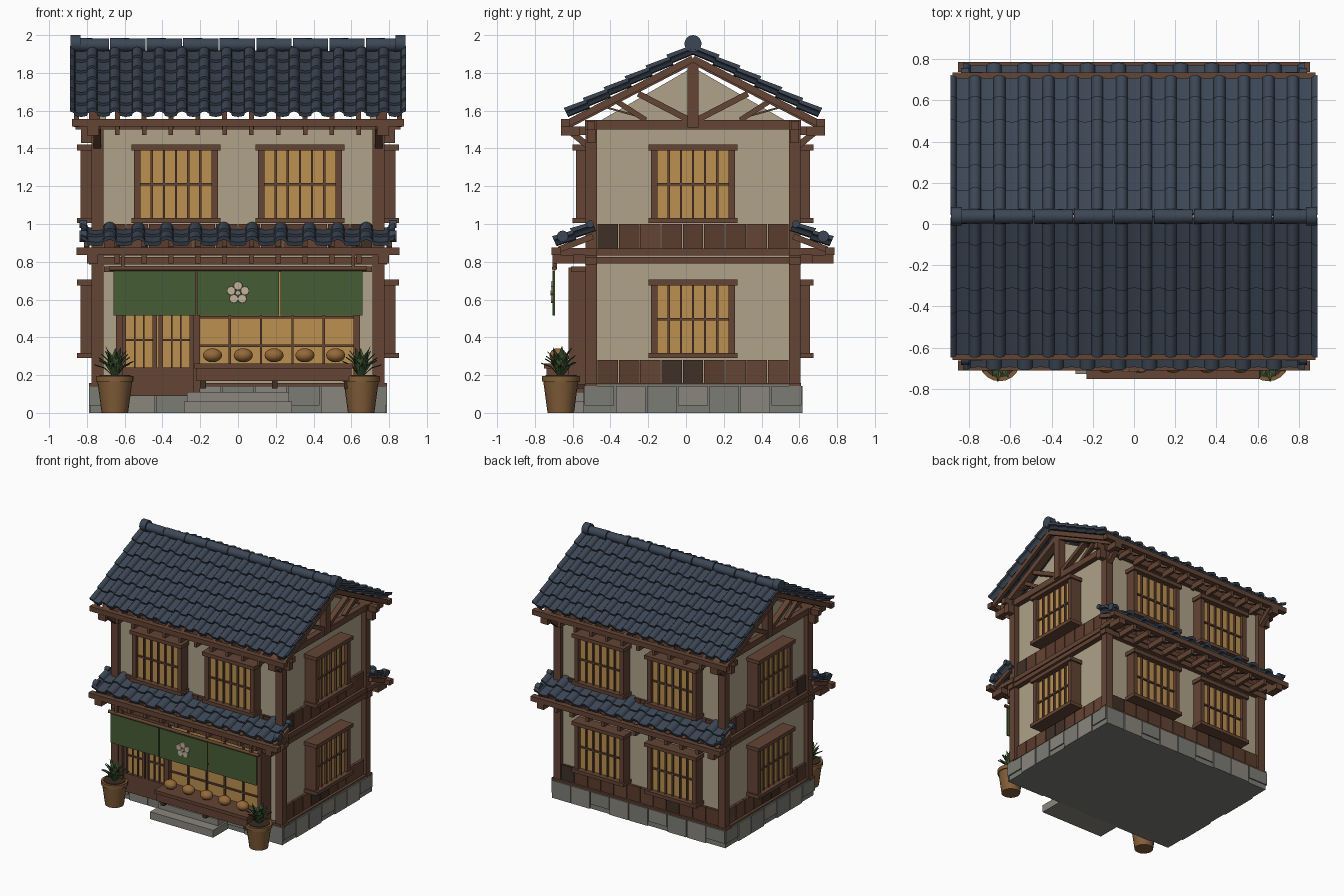
import bpy, bmesh, math, random
from mathutils import Vector, Matrix

if "Cube" in bpy.data.objects:
    bpy.data.objects.remove(bpy.data.objects["Cube"])

random.seed(4)
C = 0.037  # y of the house centre line; all parts are built around it
COL = dict(wood=(.125, .058, .034), plank=(.105, .045, .026), dark=(.05, .03, .02), plaster=(.43, .36, .25),
           tile=(.045, .062, .09), glow=(.5, .28, .08), stone=(.2, .2, .18), stone_b=(.25, .24, .2),
           cloth=(.06, .11, .035), cream=(.55, .45, .33), clay=(.22, .11, .04), leaf=(.05, .1, .035),
           soil=(.04, .025, .015), bread=(.3, .14, .04))
MAT = {}
for k, c in COL.items():
    MAT[k] = bpy.data.materials.new(k)
    MAT[k].diffuse_color = (*c, 1)


def finish(name, bm, mat, mirror='', smooth=False):
    me = bpy.data.meshes.new(name)
    bmesh.ops.recalc_face_normals(bm, faces=bm.faces)
    bm.to_mesh(me)
    bm.free()
    me.materials.append(MAT[mat])
    o = bpy.data.objects.new(name, me)
    o.location.y = C
    bpy.context.collection.objects.link(o)
    if smooth:
        bpy.ops.object.select_all(action='DESELECT')
        o.select_set(True)
        bpy.context.view_layer.objects.active = o
        bpy.ops.object.shade_smooth_by_angle(angle=math.radians(40))
    if mirror:
        m = o.modifiers.new('mirror', 'MIRROR')
        m.use_axis = ('X' in mirror, 'Y' in mirror, False)
        m.use_mirror_merge = False
    return o


def box(bm, x0, x1, y0, y1, z0, z1):
    bmesh.ops.create_cube(bm, size=1, matrix=Matrix.LocRotScale(
        Vector(((x0 + x1) / 2, (y0 + y1) / 2, (z0 + z1) / 2)), None, Vector((x1 - x0, y1 - y0, z1 - z0))))


def boxes(name, mat, items, mirror=''):
    bm = bmesh.new()
    for b in items:
        box(bm, *b)
    return finish(name, bm, mat, mirror)


def beams(name, mat, items, mirror=''):
    # items: start point, end point, width, height
    bm = bmesh.new()
    for p, q, w, h in items:
        p, q = Vector(p), Vector(q)
        bmesh.ops.create_cube(bm, size=1, matrix=Matrix.LocRotScale(
            (p + q) / 2, (q - p).to_track_quat('Y', 'Z'), Vector((w, (q - p).length, h))))
    return finish(name, bm, mat, mirror)


def cyl(bm, p, q, r1, r2, seg=16):
    p, q = Vector(p), Vector(q)
    bmesh.ops.create_cone(bm, cap_ends=True, segments=seg, radius1=r1, radius2=r2, depth=(q - p).length,
                          matrix=Matrix.LocRotScale((p + q) / 2, (q - p).to_track_quat('Z', 'Y'), None))


def tiled_slope(name, half, cols, rows, top, eave, rib):
    # overlapping courses of ribbed tiles, wavy section along x
    bm = bmesh.new()
    a, b = Vector((0, *top)), Vector((0, *eave))
    d = (b - a) / rows
    n = Vector((0, -d.z, d.y)).normalized()
    section = []
    w = 2 * half / cols
    for c in range(cols + 1):
        for u in (-.24, -.2, -.1, 0, .1, .2, .24, .5):
            x = -half + (c + u) * w
            if abs(x) <= half + .001:
                h = rib * math.sqrt(max(0, 1 - (u / .24) ** 2)) if u < .4 else -.006
                section.append((x, h))
    for r in range(rows):
        s, e = a + d * r, a + d * (r + 1.08 if r < rows - 1 else r + 1)
        prev = first = None
        for x, h in section:
            X = Vector((x, 0, 0))
            ring = [bm.verts.new(X + p + n * k) for p, k in
                    ((s, h + .006), (e, h + .022), (e, h), (s, h - .012))]
            if prev:
                for i in range(4):
                    bm.faces.new((prev[i], prev[i - 3], ring[i - 3], ring[i]))
            else:
                first = ring
            prev = ring
        bm.faces.new(first)
        bm.faces.new(prev)
    return finish(name, bm, 'tile', 'Y', True)


# stone foundation: core plus perimeter blocks
boxes('foundation', 'stone', [(-.78, .78, -.57, .57, 0, .15)])
for mat, off in (('stone', 0), ('stone_b', 1)):
    L = []
    for i in range(off, 7, 2):
        y = -.578 + i * 1.156 / 7
        L.append((.775, .79, y + .004, y + 1.156 / 7 - .004, 0 if i % 3 else .04, .142))
    boxes('foundation_side_blocks_' + mat, mat, L, 'X')
    L = []
    for i in range(off, 9, 2):
        x = -.785 + i * 1.57 / 9
        L.append((x + .004, x + 1.57 / 9 - .004, .565, .58, 0 if i % 3 else .04, .142))
    boxes('foundation_long_blocks_' + mat, mat, L, 'Y')
boxes('entry_steps', 'stone_b', [(-.285, .285, -.765, -.57, 0, .06), (-.27, .27, -.68, -.57, .06, .11)])

# plaster body and gable triangles
boxes('plaster_walls', 'plaster', [(-.735, .735, -.535, .535, .14, 1.53)])
bm = bmesh.new()
tri = [[bm.verts.new((x, y, z)) for y, z in ((-.52, 1.53), (.52, 1.53), (0, 1.83))] for x in (.70, .735)]
for t in tri:
    bm.faces.new(t)
for i in range(3):
    bm.faces.new((tri[0][i], tri[0][i - 1], tri[1][i - 1], tri[1][i]))
finish('gable_plaster', bm, 'plaster', 'X')

# timber frame
boxes('corner_posts', 'wood', [(.712, .775, .508, .568, .14, 1.53)], 'XY')
boxes('side_beams', 'wood', [(.72, .778, -.568, .568, z0, z1) for z0, z1 in
                             ((.14, .158), (.79, .825), (.833, .87), (1.5, 1.55))], 'X')
boxes('long_beams', 'wood', [(-.79, .79, .51, .572, z0, z1) for z0, z1 in
                             ((.14, .158), (.785, .825), (.833, .87), (1.5, 1.55))], 'Y')

# plank wainscot in mixed browns
for side, mirror in ((True, 'X'), (False, 'Y'), (None, '')):
    groups = {'wood': [], 'plank': [], 'dark': []}
    lim, n = (.508, 9) if side else (.712, 12)
    for z0, z1 in {True: ((.155, .28), (.87, 1.0)), False: ((.87, 1.0),), None: ((.155, .28),)}[side]:
        for i in range(n):
            u0, u1 = (-lim + 2 * lim * k / n for k in (i + .02, i + .98))
            g = groups[random.choice(('wood', 'plank', 'plank', 'dark'))]
            g.append((.72, .756, u0, u1, z0, z1) if side else (u0, u1, .52, .556, z0, z1))
    for mat, L in groups.items():
        if L:
            boxes('wainscot_' + {True: 'side', False: 'upper', None: 'back'}[side] + '_' + mat, mat, L, mirror)


# lattice windows: u along wall, f outermost depth
def window(name, side, u, z, f, mirror):
    fit = lambda u0, u1, v1, z0, z1: ((f - .115, f - v1, u + u0, u + u1, z + z0, z + z1) if side
                                     else (u + u0, u + u1, f - .115, f - v1, z + z0, z + z1))
    L = [fit(-.235, .235, 0, .385, .415), fit(-.235, .235, 0, 0, .028)]
    L += [fit(s - .018, s + .018, .018, .02, .39) for s in (-.205, .205)]
    L += [fit(s - .006, s + .006, .03, .02, .39) for s in (-.128, -.064, 0, .064, .128)]
    L += [fit(-.2, .2, .032, .2, .212)]
    boxes(name + '_frame', 'wood', L, mirror)
    boxes(name + '_pane', 'glow', [fit(-.2, .2, .045, .02, .39)], mirror)


window('upper_long_window', False, .328, 1.005, .637, 'XY')
window('lower_back_window', False, .328, .29, .637, 'X')
window('upper_side_window', True, 0, 1.005, .852, 'X')
window('lower_side_window', True, 0, .29, .852, 'X')

# main roof: tiles, ridge, rafters, eaves
tiled_slope('main_roof_tiles', .89, 15, 6, (0, 1.915), (.663, 1.572), .026)
bm = bmesh.new()
for i in range(9):
    x = -.87 + i * 1.74 / 9
    cyl(bm, (x, 0, 1.948), (x + 1.74 / 9 - .006, 0, 1.948), .037, .034)
for s in (-1, 1):
    cyl(bm, (s * .835, 0, 1.955), (s * .888, 0, 1.955), .045, .045, 20)
finish('roof_ridge', bm, 'tile', '', True)
slope = lambda y, drop: 1.905 - .515 * y - drop
XS = [.071 + .142 * i for i in range(5)]
beams('main_rafters', 'wood', [((x, .3, slope(.3, .035)), (x, .68, slope(.68, .035)), .026, .035) for x in XS], 'XY')
beams('gable_rafters', 'wood', [((.76, 0, slope(0, .035)), (.76, .68, slope(.68, .035)), .06, .045),
                                ((.855, 0, slope(0, .03)), (.855, .67, slope(.67, .03)), .025, .036)], 'XY')
boxes('king_posts', 'wood', [(.725, .79, -.03, .03, 1.51, 1.86)], 'X')
beams('gable_struts', 'wood', [((.755, .02, 1.55), (.755, .29, 1.69), .045, .032),
                               ((.755, .29, 1.57), (.755, .47, 1.62), .01, .01),
                               ((.755, .25, 1.55), (.755, .42, 1.66), .03, .028)], 'XY')
boxes('main_eave_boards', 'wood', [(-.88, .88, .655, .698, 1.515, 1.555)], 'Y')
boxes('rafter_ends', 'wood', [(x - .012, x + .012, .56, .69, 1.47, 1.516) for x in XS]
      + [(.735, .80, .60, .70, 1.468, 1.515)], 'XY')
beams('eave_braces', 'wood', [((.745, .54, 1.4), (.745, .68, 1.515), .04, .034)], 'XY')
boxes('plate_ends', 'wood', [(.74, .83, .515, .56, 1.43, 1.5), (.74, .86, .52, .56, 1.5, 1.545)], 'XY')

# lower skirt roof front and back
tiled_slope('skirt_roof_tiles', .83, 11, 2, (.52, .978), (.725, .888), .03)
boxes('skirt_eave_beams', 'wood', [(-.855, .855, .70, .748, .835, .875)], 'Y')
beams('skirt_rafters', 'wood', [((x, .53, .935), (x, .71, .865), .028, .032) for x in XS + [.8]], 'XY')
boxes('skirt_brackets', 'wood', [(x - .014, x + .014, .55, .735, .792, .836) for x in XS]
      + [(.74, .80, .63, .745, .79, .836), (.745, .79, .55, .72, .836, .872)], 'XY')
bm = bmesh.new()
cyl(bm, (.80, .69, .935), (.84, .69, .935), .03, .03)
cyl(bm, (.80, .545, 1.0), (.84, .545, 1.0), .02, .02)
finish('skirt_end_tiles', bm, 'tile', 'XY', True)

# shop front: frame, sliding doors, display window
boxes('shop_frame', 'wood', [(-.645, -.612, -.66, -.53, .09, .76), (.612, .645, -.66, -.53, .15, .77),
                             (-.235, -.2, -.65, -.53, .09, .76), (-.71, .71, -.645, -.53, .745, .775)])
D = [(-.62, -.22, -.63, -.54, .09, .24), (-.62, -.22, -.63, -.54, .70, .75)]
for x0 in (-.615, -.42):
    D += [(x, x + .022, -.632, -.54, .09, .75) for x in (x0, x0 + .163)]
    D += [(x0 + k, x0 + k + .009, -.622, -.54, .24, .7) for k in (.064, .112)]
    D += [(x0, x0 + .18, -.622, -.54, z, z + .011) for z in (.38, .54)]
boxes('sliding_doors', 'wood', D)
boxes('door_glass', 'glow', [(-.61, -.23, -.61, -.54, .23, .72)])
boxes('display_glass', 'glow', [(-.21, .62, -.61, -.54, .2, .75)])
boxes('display_bars', 'wood', [(x - .006, x + .006, -.625, -.55, .2, .75) for x in (-.044, .122, .288, .454)]
      + [(-.21, .62, -.622, -.55, z, z + .012) for z in (.35, .5)])
boxes('counter', 'wood', [(-.23, .61, -.79, -.56, .235, .262), (-.222, .6, -.775, -.56, .17, .24)])
boxes('counter_legs', 'dark', [(x, x + .03, -.75, -.56, .13, .18) for x in (-.2, .18, .56)])
bm = bmesh.new()
for i in range(5):
    bmesh.ops.create_uvsphere(bm, u_segments=14, v_segments=8, radius=1, matrix=Matrix.LocRotScale(
        Vector((-.135 + .163 * i, -.715, .305)), None, Vector((.052, .045, .037))))
finish('bread_loaves', bm, 'bread', '', True)

# entrance curtain with rod and plain blossom
boxes('curtain_panels', 'cloth', [(x, x + .434, -.74 - o, -.73 - o, .515, .752)
                                  for x, o in ((-.66, 0), (-.217, .004), (.226, 0))])
bm = bmesh.new()
cyl(bm, (-.68, -.735, .765), (.68, -.735, .765), .013, .013, 10)
finish('curtain_rod', bm, 'wood', '', True)
boxes('rod_hangers', 'wood', [(.60, .62, -.745, -.72, .76, .84)], 'X')
bm = bmesh.new()
for i in range(5):
    a = math.radians(90 + 72 * i)
    x, z = .038 * math.cos(a), .635 + .038 * math.sin(a)
    cyl(bm, (x, -.74, z), (x, -.752, z), .024, .022, 14)
cyl(bm, (0, -.74, .635), (0, -.754, .635), .013, .013, 10)
finish('curtain_blossom', bm, 'cream', '', True)

# potted plants
P = Vector((.652, -.7, 0))
Z = lambda z: P + Vector((0, 0, z))
bm = bmesh.new()
cyl(bm, Z(0), Z(.17), .07, .093, 20)
cyl(bm, Z(.165), Z(.195), .1, .1, 20)
finish('plant_pots', bm, 'clay', 'X', True)
bm = bmesh.new()
cyl(bm, Z(.19), Z(.2), .082, .082, 20)
finish('pot_soil', bm, 'soil', 'X')
bm = bmesh.new()
for i in range(22):
    a, lift = i * 2.4, .35 + .6 * i / 22
    out, side = Vector((math.cos(a), math.sin(a), 0)), Vector((-math.sin(a), math.cos(a), 0))
    r = .105 * math.cos(lift * 1.35) + .015
    pts = [(0.008, .195, .009), (r * .5, .2 + .115 * lift, .017), (r, .2 + .165 * lift, .001)]
    rows = [[bm.verts.new(Z(z) + out * q + side * w * k + Vector((0, 0, -.006 if k == 0 else 0))) for k in (-1, 0, 1)]
            for q, z, w in pts]
    for j in range(2):
        for k in range(2):
            bm.faces.new((rows[j][k], rows[j][k + 1], rows[j + 1][k + 1], rows[j + 1][k]))
finish('plant_leaves', bm, 'leaf', 'X')

for m in bpy.data.materials:
    if m.users and not m.is_grease_pencil:
        m.use_nodes = True
        m.node_tree.nodes["Principled BSDF"].inputs["Base Color"].default_value = m.diffuse_color
